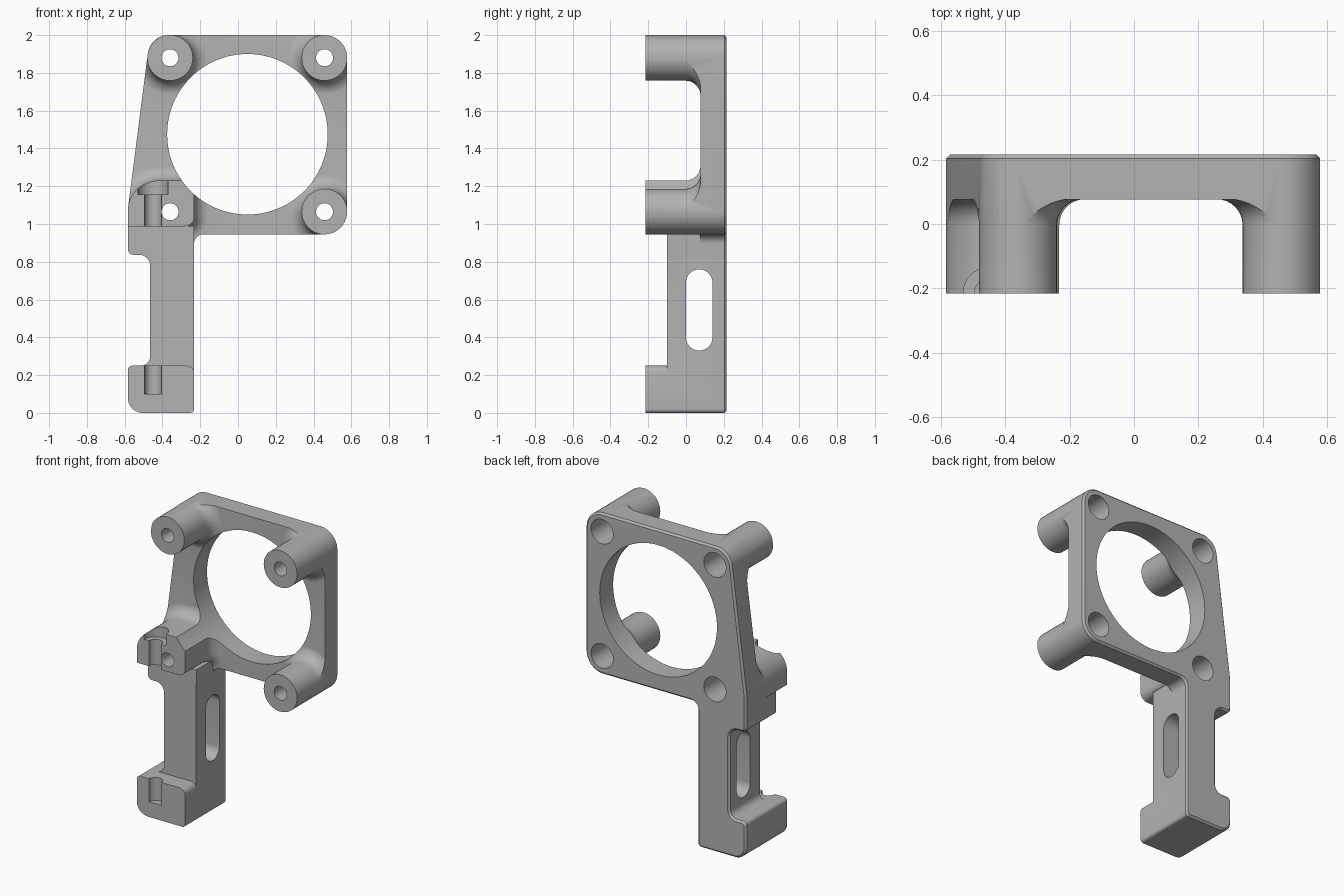
import bpy, bmesh, math
from mathutils import Vector, Matrix

if "Cube" in bpy.data.objects:
    bpy.data.objects.remove(bpy.data.objects["Cube"])

FRONT, BACK, PLATE, FILLET = -0.215, 0.215, 0.076, 0.08


def rounded(corners, steps=10):
    """Polygon from (x, z, radius) corners, each turned into an arc."""
    out = []
    for i, (x, z, r) in enumerate(corners):
        p = Vector((x, z))
        u = (Vector(corners[i - 1][:2]) - p).normalized()
        v = (Vector(corners[(i + 1) % len(corners)][:2]) - p).normalized()
        half = u.angle(v) / 2
        centre = p + (u + v).normalized() * (r / math.sin(half))
        a = p + u * (r / math.tan(half)) - centre
        b = p + v * (r / math.tan(half)) - centre
        sweep = math.pi - 2 * half
        for k in range(steps + 1):
            t = sweep * k / steps
            out.append(centre + (a * math.sin(sweep - t) + b * math.sin(t)) / math.sin(sweep))
    return out


def box_outline(x0, x1, z0, z1, radii, grow=0.0):
    g = grow
    pts = [(x0 - g, z0 - g), (x1 + g, z0 - g), (x1 + g, z1 + g), (x0 - g, z1 + g)]
    return rounded([(x, z, r + g) for (x, z), r in zip(pts, radii)])


def finish(name, bm):
    bmesh.ops.recalc_face_normals(bm, faces=bm.faces[:])
    mesh = bpy.data.meshes.new(name)
    bm.to_mesh(mesh)
    bm.free()
    ob = bpy.data.objects.new(name, mesh)
    bpy.context.collection.objects.link(ob)
    return ob


def loft(name, layers, axis="y", chamfer=0.0):
    """Skin a stack of (depth, outline) layers along an axis."""
    bm = bmesh.new()
    rings = [[bm.verts.new((p.x, d, p.y) if axis == "y" else (d, p.x, p.y))
              for p in pts] for d, pts in layers]
    n = len(rings[0])
    for a, b in zip(rings, rings[1:]):
        for i in range(n):
            j = (i + 1) % n
            bm.faces.new((a[i], a[j], b[j], b[i]))
    bm.faces.new(rings[0])
    cap = bm.faces.new(rings[-1])
    if chamfer:
        bmesh.ops.recalc_face_normals(bm, faces=bm.faces[:])
        bmesh.ops.inset_region(bm, faces=[cap], thickness=chamfer, depth=chamfer,
                               use_boundary=True, use_even_offset=True)
    return finish(name, bm)


def cylinder(name, centre, radius, length, axis="y", segments=40):
    bm = bmesh.new()
    turn = Matrix.Rotation(math.pi / 2, 4, "X") if axis == "y" else Matrix()
    bmesh.ops.create_cone(bm, cap_ends=True, segments=segments, radius1=radius,
                          radius2=radius, depth=length,
                          matrix=Matrix.Translation(centre) @ turn)
    return finish(name, bm)


def combine(target, other, operation):
    mod = target.modifiers.new(operation.lower(), "BOOLEAN")
    mod.operation, mod.solver, mod.object = operation, "EXACT", other
    bpy.context.view_layer.objects.active = target
    bpy.ops.object.modifier_apply(modifier=mod.name)
    bpy.data.objects.remove(other)


def flared(name, box, radii):
    """Post that widens in a fillet where it meets the plate."""
    layers = [(-0.3, box_outline(*box, radii))]
    for k in range(9):
        a = math.pi / 2 * k / 8
        layers.append((PLATE - FILLET + 0.001 + FILLET * math.sin(a),
                       box_outline(*box, radii, FILLET * (1 - math.cos(a)))))
    layers.append((0.13, layers[-1][1]))
    return loft(name, layers)


# Silhouette of plate, leg and foot, with a chamfered back edge
outline = rounded([
    (0.578, 2.0, 0.12), (-0.465, 2.0, 0.11), (-0.583, 1.08, 0.03),
    (-0.583, 0.837, 0.03), (-0.465, 0.837, 0.06), (-0.465, 0.25, 0.05),
    (-0.583, 0.25, 0.025), (-0.583, 0.0, 0.08), (-0.233, 0.0, 0.02),
    (-0.233, 0.945, 0.05), (0.578, 0.945, 0.12)])
silhouette = loft("silhouette", [(FRONT, outline), (BACK - 0.012, outline)], chamfer=0.012)

# Plate, leg and foot depths
slab = box_outline(-0.8, 0.8, -0.2, 2.2, [0.02] * 4)
bracket = loft("fan_bracket", [(PLATE, slab), (0.3, slab)])
leg = box_outline(-0.7, -0.2325, -0.1, 0.99, [0.004] * 4)
combine(bracket, loft("leg", [(-0.1, leg), (0.15, leg)]), "UNION")
foot = box_outline(-0.75, -0.232, -0.15, 0.25, (0.01, 0.01, 0.04, 0.01))
combine(bracket, loft("foot", [(-0.3, foot), (0.14, foot)]), "UNION")

# Three round posts and the clamp block
holes = [(x, z) for x in (-0.36, 0.458) for z in (1.065, 1.88)]
for x, z in holes[1:]:
    r = 0.121
    post = flared("post", (x - r, x + r, z - r, z + r), [r * 0.995] * 4)
    combine(bracket, post, "UNION")
clamp = flared("clamp_block", (-0.585, -0.232, 0.988, 1.23), (0.01, 0.05, 0.05, 0.165))
combine(bracket, clamp, "UNION")
combine(bracket, silhouette, "INTERSECT")

# Fan opening, screw holes and counterbores
cutters = [cylinder("opening", (0.05, 0, 1.475), 0.425, 1.0, segments=112)]
for x, z in holes:
    cutters += [cylinder("screw_hole", (x, 0, z), 0.045, 1.0),
                cylinder("counterbore", (x, 0.15, z), 0.08, 0.5)]

# Vertical pin grooves, and the long slot through the leg
for z0, z1, r in ((0.1, 0.4, 0.045), (0.9, 1.3, 0.045), (1.155, 1.4, 0.08)):
    cutters.append(cylinder("pin_groove", (-0.45, FRONT, (z0 + z1) / 2), r, z1 - z0, "z"))
slot = box_outline(0.0, 0.14, 0.33, 0.76, [0.0698] * 4)
cutters.append(loft("slot", [(-0.7, slot), (-0.1, slot)], axis="x"))
for cutter in cutters:
    combine(bracket, cutter, "DIFFERENCE")

# Plain grey finish
grey = bpy.data.materials.new("plain_grey")
grey.use_nodes = True
colour = (0.45, 0.45, 0.45, 1)
grey.diffuse_color = colour
grey.node_tree.nodes["Principled BSDF"].inputs["Base Color"].default_value = colour
bracket.data.materials.clear()
bracket.data.materials.append(grey)
for f in bracket.data.polygons:
    f.material_index = 0

bpy.ops.object.select_all(action="DESELECT")
bracket.select_set(True)
bpy.context.view_layer.objects.active = bracket
bpy.ops.object.shade_smooth_by_angle(angle=math.radians(30))
